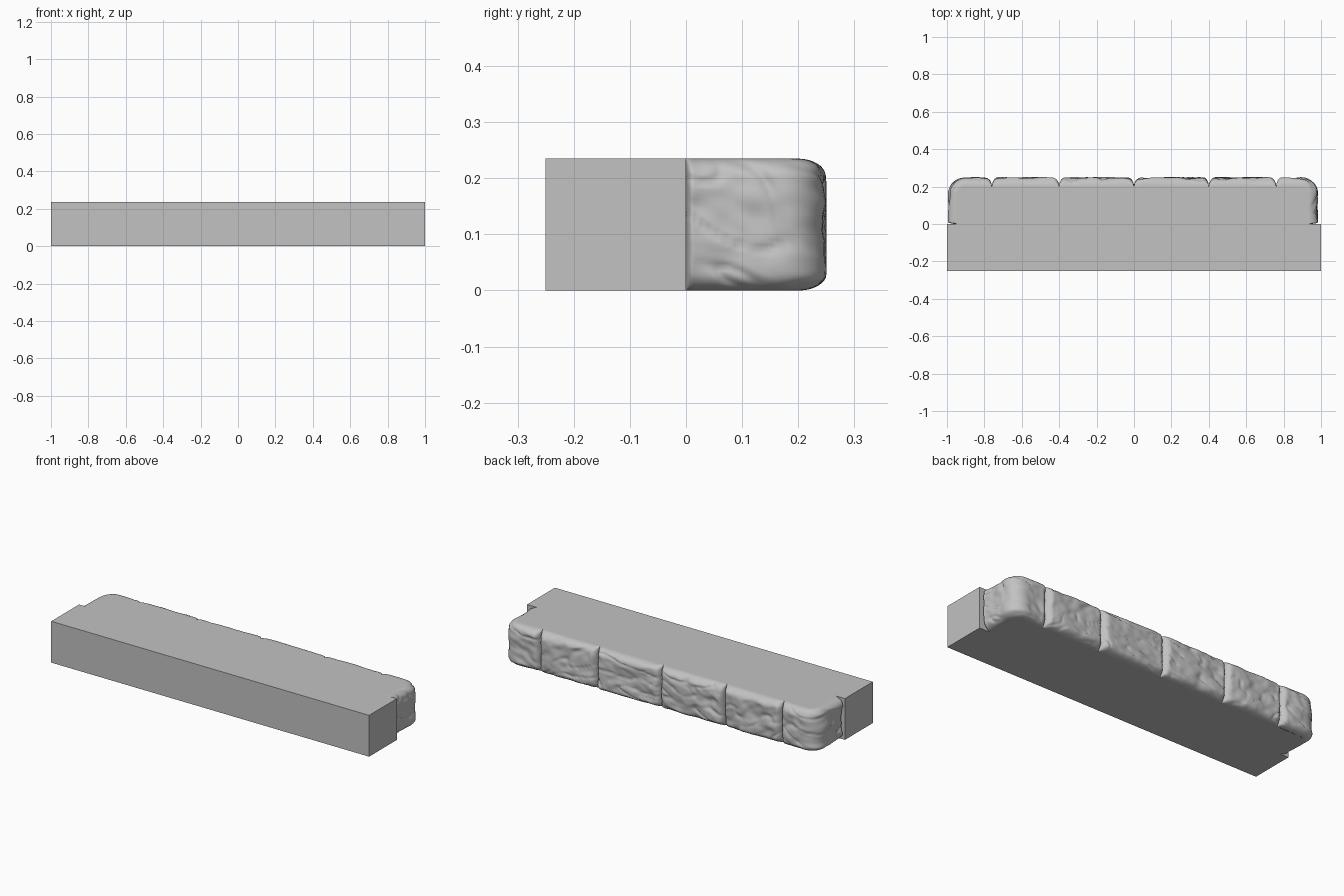
import bpy
import bmesh
import math
from mathutils import Vector, noise

cube = bpy.data.objects.get("Cube")
if cube:
    bpy.data.objects.remove(cube, do_unlink=True)

HEIGHT = 0.235
FRONT_Y, BACK_Y = -0.25, 0.2
LEFT_X, RIGHT_X = 0.935, -0.945    # base line of the rough ends
CORNER = 0.04                      # corner radius of the base line
RELIEF = 0.05                      # how far the rough faces stand out

SIDE = BACK_Y - CORNER
ARC = CORNER * math.pi / 2
BACK = LEFT_X - RIGHT_X - 2 * CORNER
TOTAL = 2 * (SIDE + ARC) + BACK

stone = bpy.data.materials.new("light grey stone")
stone.use_nodes = True
stone.diffuse_color = (0.54, 0.54, 0.54, 1)
shader = stone.node_tree.nodes["Principled BSDF"]
shader.inputs["Base Color"].default_value = stone.diffuse_color
shader.inputs["Roughness"].default_value = 0.9


def make_object(name, bm):
    mesh = bpy.data.meshes.new(name)
    bmesh.ops.recalc_face_normals(bm, faces=bm.faces)
    bm.to_mesh(mesh)
    bm.free()
    mesh.materials.append(stone)
    obj = bpy.data.objects.new(name, mesh)
    bpy.context.collection.objects.link(obj)
    return obj


def base_line(s):
    """Point and outward normal at distance s round the right, back and left sides."""
    if s < SIDE:
        return Vector((RIGHT_X, s, 0)), Vector((-1, 0, 0))
    s -= SIDE
    if s < ARC:
        a = math.pi - s / CORNER
        n = Vector((math.cos(a), math.sin(a), 0))
        return Vector((RIGHT_X + CORNER, SIDE, 0)) + n * CORNER, n
    s -= ARC
    if s < BACK:
        return Vector((RIGHT_X + CORNER + s, BACK_Y, 0)), Vector((0, 1, 0))
    s -= BACK
    if s < ARC:
        a = math.pi / 2 - s / CORNER
        n = Vector((math.cos(a), math.sin(a), 0))
        return Vector((LEFT_X - CORNER, SIDE, 0)) + n * CORNER, n
    return Vector((LEFT_X, SIDE - (s - ARC), 0)), Vector((1, 0, 0))


def round_edge(d, radius):
    """Quarter-round falloff at distance d from an edge."""
    e = min(1, max(0, d / radius))
    return math.sqrt(1 - (1 - e) ** 2)


def roughness(s, z, seed):
    """Split-stone surface: broad lumps, fine lumps and slanting chisel marks."""
    a = 0.45 * math.sin(seed * 2.3)
    u = s * math.cos(a) + z * math.sin(a)
    v = z * math.cos(a) - s * math.sin(a)
    lumps = noise.noise(Vector((u * 9, v * 13, seed * 7.1)))
    fine = noise.noise(Vector((u * 22, v * 34, seed * 3.7)))
    crease = noise.noise(Vector((u * 6, v * 16, seed * 5.3 + 20)))
    mark = max(0, 1 - abs(crease) / 0.16) ** 2
    return 0.010 * lumps + 0.005 * fine - 0.008 * mark


def rough_stone(name, start, end, seed):
    """Rounded rough face on the base line between two joints."""
    columns, rows = 64, 40
    bm = bmesh.new()
    grid = []
    for i in range(columns + 1):
        s = start + (end - start) * (0.5 - 0.5 * math.cos(math.pi * i / columns))
        point, normal = base_line(s)
        column = []
        for j in range(rows + 1):
            z = HEIGHT * (0.5 - 0.5 * math.cos(math.pi * j / rows))
            wobble = 0.008 * noise.noise(Vector((s * 12, z * 15, seed)))
            joint = 0.034 + wobble
            edge = round_edge(s - start, 0.012 if start == 0 else joint)
            edge *= round_edge(end - s, 0.012 if end == TOTAL else joint)
            edge *= round_edge(z, 0.032 + wobble)
            edge *= round_edge(HEIGHT - z, 0.038 + wobble)
            depth = edge * min(RELIEF, 0.046 + roughness(s, z, seed))
            column.append(bm.verts.new(point + normal * depth + Vector((0, 0, z))))
        grid.append(column)
    for left, right in zip(grid, grid[1:]):
        for j in range(rows):
            bm.faces.new((left[j], left[j + 1], right[j + 1], right[j]))
    # close the hidden back so that the stone is solid
    bmesh.ops.holes_fill(bm, edges=[e for e in bm.edges if e.is_boundary], sides=0)
    obj = make_object(name, bm)
    for face in obj.data.polygons:
        face.use_smooth = len(face.vertices) == 4


# smooth slab with a stepped-in back half
bm = bmesh.new()
outline = [Vector((1, 0, 0)), Vector((1, FRONT_Y, 0)),
           Vector((-1, FRONT_Y, 0)), Vector((-1, 0, 0))]
steps = [0, SIDE] + [SIDE + ARC * k / 8 for k in range(1, 9)]
outline += [base_line(s)[0] for s in steps]
outline += [base_line(TOTAL - s)[0] for s in reversed(steps)]
bottom = bm.faces.new([bm.verts.new(p) for p in outline])
side = bmesh.ops.extrude_face_region(bm, geom=[bottom], use_keep_orig=True)
top = [g for g in side["geom"] if isinstance(g, bmesh.types.BMVert)]
bmesh.ops.translate(bm, verts=top, vec=(0, 0, HEIGHT))
make_object("slab", bm)

# row of rough stones round the back and both ends
joints_x = [-0.76, -0.4, 0, 0.4, 0.76]
joints = [0] + [SIDE + ARC + x - RIGHT_X - CORNER for x in joints_x] + [TOTAL]
names = ["right_corner_stone", "right_outer_stone", "right_inner_stone",
         "left_inner_stone", "left_outer_stone", "left_corner_stone"]
for k, name in enumerate(names):
    rough_stone(name, joints[k], joints[k + 1], k + 1)
